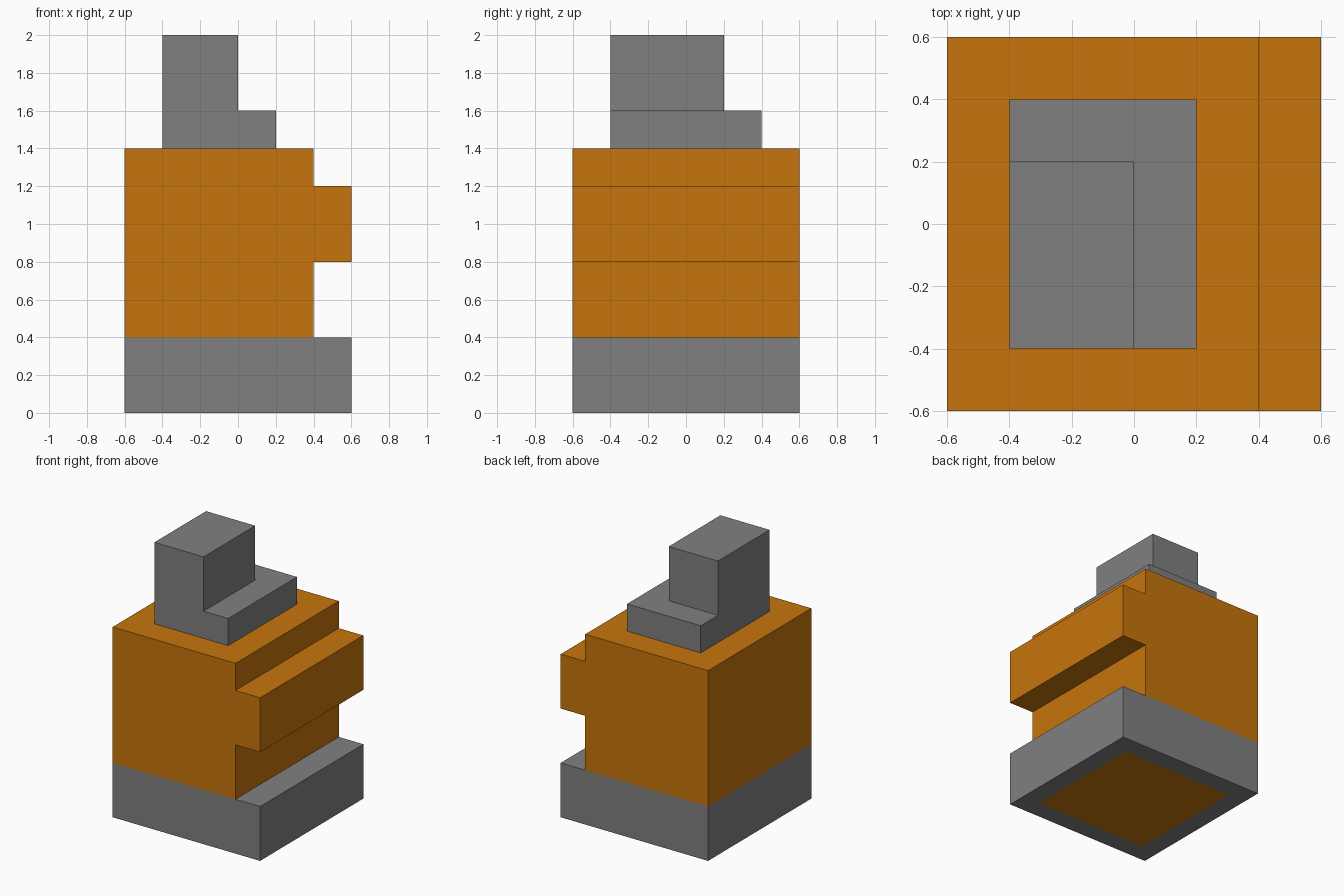
import bpy, bmesh

if "Cube" in bpy.data.objects:
    bpy.data.objects.remove(bpy.data.objects["Cube"])


def material(name, rgb):
    m = bpy.data.materials.new(name)
    m.diffuse_color = (*rgb, 1.0)
    m.use_nodes = True
    m.node_tree.nodes["Principled BSDF"].inputs["Base Color"].default_value = m.diffuse_color
    return m


GREY = material("grey", (0.216, 0.216, 0.216))
ORANGE = material("orange", (0.571, 0.178, 0.004))


def finish(name, bm, *mats):
    bmesh.ops.recalc_face_normals(bm, faces=bm.faces[:])
    mesh = bpy.data.meshes.new(name)
    bm.to_mesh(mesh)
    bm.free()
    for m in mats:
        mesh.materials.append(m)
    obj = bpy.data.objects.new(name, mesh)
    bpy.context.collection.objects.link(obj)
    return obj


def prism(profile, y0, y1):
    """Extrude an x-z outline along y."""
    bm = bmesh.new()
    face = bm.faces.new([bm.verts.new((x, y0, z)) for x, z in profile])
    ext = bmesh.ops.extrude_face_region(bm, geom=[face])["geom"]
    verts = [v for v in ext if isinstance(v, bmesh.types.BMVert)]
    bmesh.ops.translate(bm, verts=verts, vec=(0, y1 - y0, 0))
    return bm


def rect(x0, x1, z0, z1):
    return [(x0, z0), (x1, z0), (x1, z1), (x0, z1)]


# Base slab with an orange square set flush into its underside
bm = prism(rect(-0.6, 0.6, 0.0, 0.4), -0.6, 0.6)
bmesh.ops.recalc_face_normals(bm, faces=bm.faces[:])
bottom = min(bm.faces, key=lambda f: f.calc_center_median().z)
bmesh.ops.inset_region(bm, faces=[bottom], thickness=0.2)
bottom.material_index = 1
finish("base", bm, GREY, ORANGE)

# Body block with a ledge along its right side
body_profile = [(-0.6, 0.4), (0.4, 0.4), (0.4, 0.8), (0.6, 0.8),
                (0.6, 1.2), (0.4, 1.2), (0.4, 1.4), (-0.6, 1.4)]
finish("body", prism(body_profile, -0.6, 0.6), ORANGE)

# Stepped top: low plinth and offset tower
finish("top_step", prism(rect(-0.4, 0.2, 1.4, 1.6), -0.4, 0.4), GREY)
finish("top_tower", prism(rect(-0.4, 0.0, 1.6, 2.0), -0.4, 0.2), GREY)
